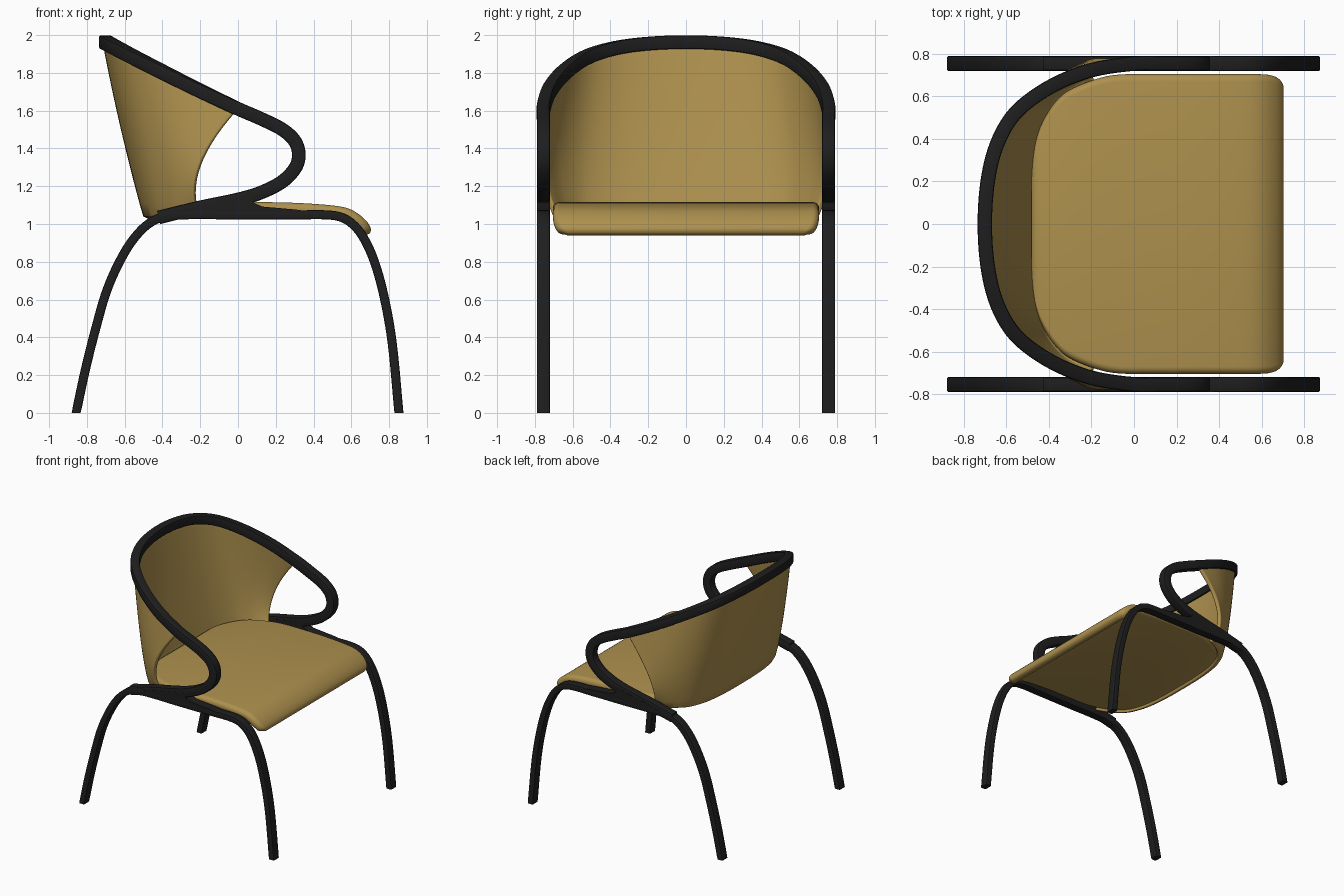
import bpy, bmesh, math
from mathutils import Vector

if "Cube" in bpy.data.objects:
    bpy.data.objects.remove(bpy.data.objects["Cube"])


def material(name, color):
    mat = bpy.data.materials.new(name)
    mat.use_nodes = True
    mat.diffuse_color = (*color, 1)
    mat.node_tree.nodes["Principled BSDF"].inputs["Base Color"].default_value = (*color, 1)
    return mat


black = material("black frame", (0.013, 0.013, 0.013))
mustard = material("mustard upholstery", (0.42, 0.28, 0.075))


def spline(points, steps):
    """Smooth curve through points of any dimension, spaced by chord length."""
    pts = [Vector(p) for p in points]
    t = [0.0]
    for a, b in zip(pts, pts[1:]):
        t.append(t[-1] + (b - a).length)
    last = len(pts) - 1
    slope = []
    for i in range(last + 1):
        a, b = max(i - 1, 0), min(i + 1, last)
        slope.append((pts[b] - pts[a]) / (t[b] - t[a]))
    out = []
    for i in range(last):
        d = t[i + 1] - t[i]
        for k in range(steps):
            u = k / steps
            h = u * u * (3 - 2 * u)
            out.append(pts[i] * (1 - h) + pts[i + 1] * h
                       + slope[i] * (d * u * (1 - u) ** 2)
                       - slope[i + 1] * (d * u * u * (1 - u)))
    return out + [pts[-1]]


def rounded_rect(a, b, r, k):
    """Rectangle of half sizes a, b with corner radius r and k steps per corner."""
    r = min(r, a * 0.98, b * 0.98)
    out = []
    for q, (sx, sy) in enumerate([(1, 1), (-1, 1), (-1, -1), (1, -1)]):
        for j in range(k + 1):
            ang = (q + j / k) * math.pi / 2
            out.append((sx * (a - r) + r * math.cos(ang), sy * (b - r) + r * math.sin(ang)))
    return out


def finish(name, bm, mat, angle=35, modifiers=()):
    bmesh.ops.recalc_face_normals(bm, faces=bm.faces)
    mesh = bpy.data.meshes.new(name)
    bm.to_mesh(mesh)
    bm.free()
    mesh.materials.append(mat)
    obj = bpy.data.objects.new(name, mesh)
    bpy.context.collection.objects.link(obj)
    bpy.ops.object.select_all(action="DESELECT")
    obj.select_set(True)
    bpy.context.view_layer.objects.active = obj
    for kind, settings in modifiers:
        mod = obj.modifiers.new(kind.title(), kind)
        for key, value in settings.items():
            setattr(mod, key, value)
        bpy.ops.object.modifier_apply(modifier=mod.name)
    bpy.ops.object.shade_smooth_by_angle(angle=math.radians(angle))
    return obj


def sweep(name, path, sides, sizes, mat, radius=0.008, k=2, angle=35, floor=False):
    """Loft rounded rectangles along path; sides gives each section's width direction."""
    bm = bmesh.new()
    rings = []
    for i, p in enumerate(path):
        tan = (path[min(i + 1, len(path) - 1)] - path[max(i - 1, 0)]).normalized()
        n = (sides[i] - tan * sides[i].dot(tan)).normalized()
        up = tan.cross(n)
        ring = [p + n * u + up * v for u, v in rounded_rect(*sizes[i], radius, k)]
        if floor and i in (0, len(path) - 1):
            for v in ring:
                v.z = 0
        rings.append([bm.verts.new(v) for v in ring])
    count = len(rings[0])
    for a, b in zip(rings, rings[1:]):
        for j in range(count):
            m = (j + 1) % count
            bm.faces.new((a[j], a[m], b[m], b[j]))
    bm.faces.new(rings[0])
    bm.faces.new(rings[-1])
    return finish(name, bm, mat, angle)


SIDE = 0.755   # distance of the side frames from the middle
HALF = 0.035   # half width of the frame bars
Y = Vector((0, 1, 0))

# Side frames: rear leg, seat rail and front leg in one bent bar
leg_line = spline([(-0.857, 0), (-0.81, 0.22), (-0.755, 0.44), (-0.69, 0.66), (-0.6, 0.85),
                   (-0.51, 0.97), (-0.42, 1.03), (-0.3, 1.048), (0, 1.048), (0.3, 1.048),
                   (0.5, 1.046), (0.58, 1.02), (0.65, 0.95), (0.715, 0.82), (0.77, 0.63),
                   (0.815, 0.38), (0.852, 0)], 6)
web_line = [(-0.42, 1.03), (-0.2, 1.1), (0, 1.14), (0.07, 1.15), (0.085, 1.112),
            (0.13, 1.092), (0.3, 1.077), (0.5, 1.05)]
for label, s in (("left", 1), ("right", -1)):
    path = [Vector((x, s * SIDE, z)) for x, z in leg_line]
    sweep(label + "_leg_frame", path, [Y] * len(path), [(HALF, 0.024)] * len(path),
          black, floor=True)
    # Gusset joining the armrest to the seat rail
    bm = bmesh.new()
    face = bm.faces.new([bm.verts.new((x, s * SIDE - HALF, z)) for x, z in web_line])
    new = bmesh.ops.extrude_face_region(bm, geom=[face])["geom"]
    bmesh.ops.translate(bm, verts=[v for v in new if isinstance(v, bmesh.types.BMVert)],
                        vec=(0, 2 * HALF, 0))
    finish(label + "_arm_gusset", bm, black)

# Armrest loop and top rail: one continuous bar, mirrored across the middle
arm_side = [(-0.42, 1.035), (-0.2, 1.088), (0, 1.13), (0.12, 1.166), (0.235, 1.225),
            (0.305, 1.3), (0.322, 1.37), (0.3, 1.44), (0.235, 1.5), (0.12, 1.558), (0, 1.61)]
back_half = [(-0.22, 0.718, 1.715), (-0.425, 0.627, 1.818), (-0.58, 0.495, 1.897),
             (-0.67, 0.295, 1.945)]
half = [(x, SIDE, z) for x, z in arm_side] + back_half
STEPS = 8
rail = spline(half + [(-0.702, 0, 1.963)] + [(x, -y, z) for x, y, z in reversed(half)], STEPS)
sides = []
for i, p in enumerate(rail):
    tan = rail[min(i + 1, len(rail) - 1)] - rail[max(i - 1, 0)]
    if p.x > -0.02 or i < 2 * STEPS or i > len(rail) - 2 * STEPS:
        sides.append(Y if p.y > 0 else -Y)
    else:
        sides.append(Vector((-abs(tan.y), math.copysign(abs(tan.x), p.y), 0)).normalized())
sweep("arm_and_top_rail", rail, sides, [(HALF - 0.001, 0.036)] * len(rail), black, 0.01)

# Seat cushion: stations of x, z, half width, half thickness
seat = spline([(-0.482, 1.075, 0.2, 0.02), (-0.465, 1.076, 0.38, 0.03), (-0.42, 1.077, 0.5, 0.034),
               (-0.34, 1.078, 0.605, 0.035), (-0.24, 1.079, 0.66, 0.036), (-0.1, 1.08, 0.7, 0.036),
               (0.1, 1.08, 0.705, 0.036), (0.3, 1.076, 0.705, 0.036), (0.5, 1.062, 0.705, 0.036),
               (0.58, 1.045, 0.705, 0.036), (0.64, 1.005, 0.7, 0.036),
               (0.675, 0.965, 0.68, 0.032), (0.686, 0.945, 0.635, 0.014)], 5)
sweep("seat_cushion", [Vector((v[0], 0, v[1])) for v in seat], [Y] * len(seat),
      [(v[2], v[3]) for v in seat], mustard, 0.034, 5, 60)

# Backrest shell: curved strips between the top rail and the seat's rear edge
first = (len(arm_side) - 1) * STEPS
top = rail[first:len(rail) - first]
low_half = [(-0.21, 0.7, 1.06), (-0.33, 0.637, 1.055), (-0.42, 0.53, 1.05), (-0.475, 0.33, 1.05)]
low = spline(low_half + [(-0.49, 0, 1.05)] + [(x, -y, z) for x, y, z in reversed(low_half)], 10)
bm = bmesh.new()
columns = []
for i, t in enumerate(top):
    f = i / (len(top) - 1) * (len(low) - 1)
    j = min(int(f), len(low) - 2)
    b = low[j].lerp(low[j + 1], f - j)
    edge = abs(2 * i / (len(top) - 1) - 1) ** 3   # 1 at the front edges, 0 at the middle
    mid = (t + b) / 2 + Vector((-0.17 * edge - 0.02, math.copysign(0.07 * edge, t.y), -0.05 * edge))
    column = []
    for k in range(15):
        u = k / 14
        p = t * (1 - u) ** 2 + mid * (2 * u * (1 - u)) + b * u * u
        column.append(bm.verts.new(p))
    # Lower lip tucked in under the cushion
    column.append(bm.verts.new(b + Vector((0.025, -0.03 * b.y, -0.012))))
    columns.append(column)
for a, b in zip(columns, columns[1:]):
    for k in range(len(a) - 1):
        bm.faces.new((a[k], a[k + 1], b[k + 1], b[k]))
finish("backrest_shell", bm, mustard, 60,
       [("SOLIDIFY", {"thickness": 0.03, "offset": 0}),
        ("BEVEL", {"width": 0.009, "segments": 3, "limit_method": "ANGLE",
                   "angle_limit": math.radians(50)})])
